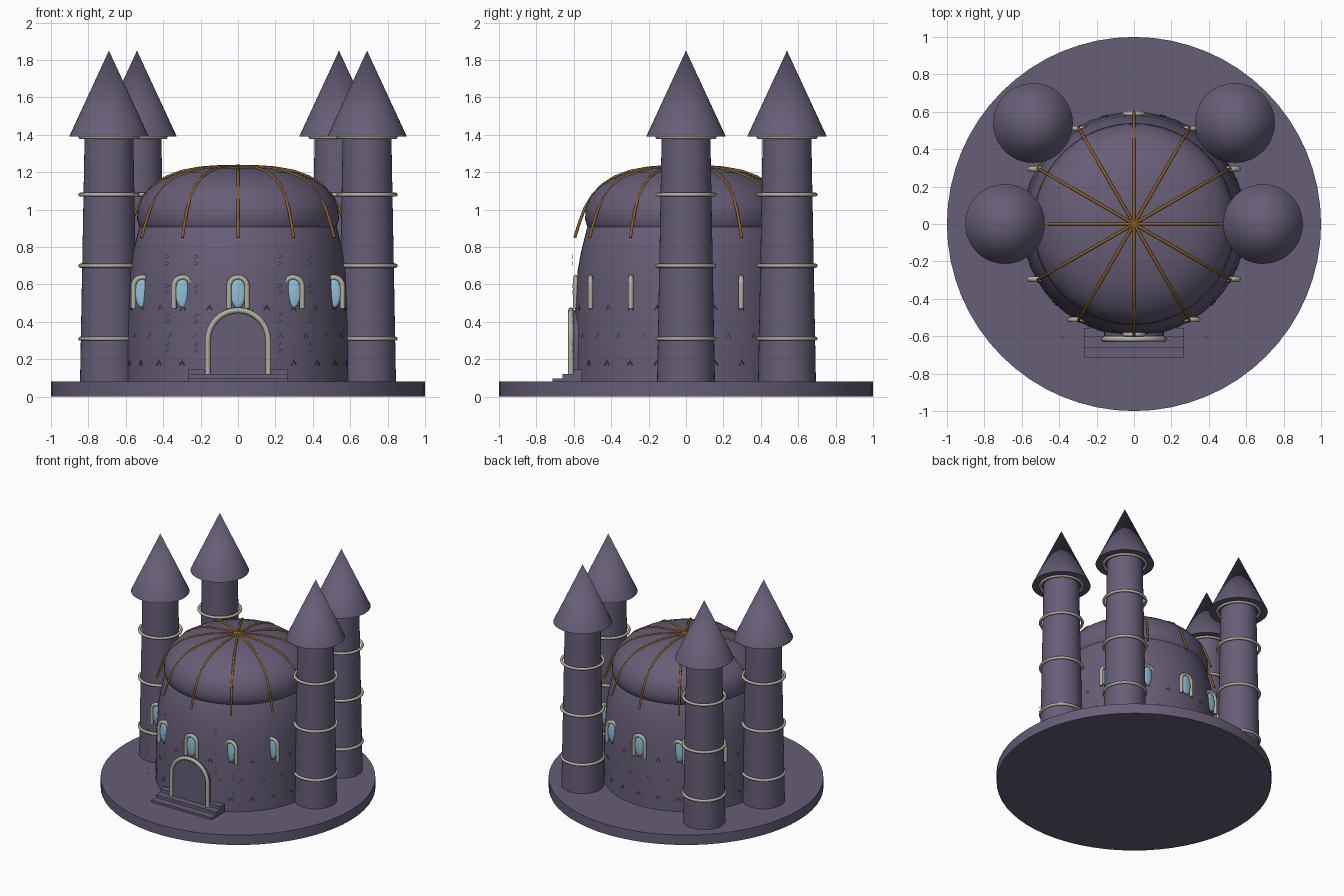
import bpy, bmesh, math
from math import sin, cos, pi, radians

if "Cube" in bpy.data.objects:
    bpy.data.objects.remove(bpy.data.objects["Cube"])


def material(name, rgb):
    m = bpy.data.materials.new(name)
    m.diffuse_color = (*rgb, 1)
    m.use_nodes = True
    m.node_tree.nodes["Principled BSDF"].inputs["Base Color"].default_value = m.diffuse_color
    return m


STONE = material("purple_stone", (0.135, 0.112, 0.185))
TRIM = material("pale_trim", (0.45, 0.43, 0.34))
BRONZE = material("bronze", (0.26, 0.12, 0.018))
GLASS = material("blue_glass", (0.27, 0.53, 0.68))


def finish(name, bm, mat, loc=(0, 0, 0), angle=35):
    bmesh.ops.recalc_face_normals(bm, faces=bm.faces[:])
    me = bpy.data.meshes.new(name)
    bm.to_mesh(me)
    bm.free()
    for p in me.polygons:
        p.use_smooth = True
    me.set_sharp_from_angle(angle=radians(angle))
    me.materials.append(mat)
    ob = bpy.data.objects.new(name, me)
    ob.location = loc
    bpy.context.collection.objects.link(ob)
    return ob


def lathe(name, profile, mat, loc=(0, 0, 0), n=48):
    """Revolve (radius, z) points around z; radius 0 makes a pole."""
    bm = bmesh.new()
    rings = []
    for r, z in profile:
        if r == 0:
            rings.append([bm.verts.new((0, 0, z))] * n)
        else:
            rings.append([bm.verts.new((r * cos(2 * pi * i / n), r * sin(2 * pi * i / n), z))
                          for i in range(n)])
    for a, b in zip(rings, rings[1:]):
        for i in range(n):
            j = (i + 1) % n
            vs = list(dict.fromkeys((a[i], a[j], b[j], b[i])))
            if len(vs) > 2:
                bm.faces.new(vs)
    return finish(name, bm, mat, loc)


def tubes(name, paths, radius, mat, cyclic=False, res=2):
    """Round tubes along a list of paths, in one object."""
    cu = bpy.data.curves.new(name, 'CURVE')
    cu.dimensions = '3D'
    cu.bevel_depth = radius
    cu.bevel_resolution = res
    cu.use_fill_caps = True
    for path in paths:
        s = cu.splines.new('POLY')
        s.points.add(len(path) - 1)
        for p, co in zip(s.points, path):
            p.co = (*co, 1)
        s.use_cyclic_u = cyclic
    cu.materials.append(mat)
    ob = bpy.data.objects.new(name, cu)
    bpy.context.collection.objects.link(ob)
    return ob


def box(name, lo, hi, mat):
    bm = bmesh.new()
    bmesh.ops.create_cube(bm, size=1)
    for v in bm.verts:
        v.co = [(a + b) / 2 + c * (b - a) for a, b, c in zip(lo, hi, v.co)]
    return finish(name, bm, mat)


def arch(x, y, half, z0, spring):
    pts = [(x - half, y, z0)]
    pts += [(x - half * cos(pi * i / 16), y, spring + half * sin(pi * i / 16)) for i in range(17)]
    return pts + [(x + half, y, z0)]


# base disc, round hall and dome
lathe("base", [(0, 0), (1, 0), (1, 0.08), (0, 0.08)], STONE, n=64)
lathe("hall", [(0, 0.06), (0.6, 0.06), (0.598, 0.3), (0.59, 0.5), (0.58, 0.67),
               (0.56, 0.78), (0.53, 0.9), (0.49, 0.97), (0, 0.97)], STONE, n=64)
lathe("dome", [(0.49, 0.87), (0.525, 0.9), (0.54, 0.95), (0.535, 1.01), (0.51, 1.07),
               (0.465, 1.12), (0.4, 1.165), (0.31, 1.2), (0.2, 1.222), (0.1, 1.23), (0, 1.232)],
      STONE, n=64)

# twelve bronze ribs arching over the dome
RIB = [(0, 1.232), (0.1, 1.23), (0.2, 1.223), (0.3, 1.205), (0.38, 1.175), (0.45, 1.13),
       (0.5, 1.075), (0.54, 1.01), (0.57, 0.93), (0.595, 0.85)]
angles = [k * pi / 6 for k in range(12)]
tubes("dome_ribs", [[(r * cos(a), r * sin(a), z) for r, z in RIB] for a in angles], 0.008, BRONZE)

# four towers with pointed roofs and ring bands
for x, y in [(-0.69, 0), (0.69, 0), (-0.54, 0.54), (0.54, 0.54)]:
    lathe("tower", [(0, 0.06), (0.155, 0.06), (0.13, 1.4), (0, 1.4)], STONE, (x, y, 0))
    lathe("tower_roof", [(0, 1.39), (0.213, 1.39), (0, 1.85)], STONE, (x, y, 0))
    tubes("tower_bands", [[(x + 0.153 * cos(2 * pi * i / 40), y + 0.153 * sin(2 * pi * i / 40), z)
                           for i in range(40)] for z in (0.31, 0.70, 1.08, 1.388)],
          0.011, TRIM, cyclic=True)

# windows around the hall, all facing front and back
tubes("window_frames", [arch(0.59 * cos(a), 0.59 * sin(a), 0.048, 0.47, 0.59) for a in angles],
      0.014, TRIM)
for a in angles:
    bm = bmesh.new()
    bmesh.ops.create_uvsphere(bm, u_segments=20, v_segments=12, radius=1)
    for v in bm.verts:
        v.co = (v.co.x * 0.04, v.co.y * 0.012, v.co.z * 0.08)
    finish("window_glass", bm, GLASS, (0.59 * cos(a), 0.59 * sin(a), 0.555))

# doorway: panel, frame and three steps
outline = arch(0, 0, 0.16, 0.1, 0.3)
bm = bmesh.new()
front = bm.faces.new([bm.verts.new((x, -0.608, z)) for x, _, z in outline])
ext = bmesh.ops.extrude_face_region(bm, geom=[front], use_keep_orig=True)
for v in ext["geom"]:
    if isinstance(v, bmesh.types.BMVert):
        v.co.y = -0.55
finish("door", bm, STONE)
tubes("door_frame", [arch(0, -0.615, 0.162, 0.12, 0.3)], 0.015, TRIM)
for y, z in [(-0.715, 0.097), (-0.66, 0.121), (-0.605, 0.145)]:
    box("step", (-0.267, y, 0.04), (0.267, -0.555, z), STONE)

# small raised chevrons in the wall
marks = []
for row, z in enumerate((0.18, 0.325, 0.475)):
    for k in range(24):
        a = 2 * pi * (k + 0.5 * (row % 2)) / 24
        if sin(a) < -0.94 and row < 2:
            continue
        r = 0.6 - 0.01 * row / 2
        marks.append([(r * cos(a + d), r * sin(a + d), z + h)
                      for d, h in ((-0.025, -0.012), (0, 0.012), (0.025, -0.012))])
tubes("wall_chevrons", marks, 0.004, STONE, res=0)

# thin blue wisps floating before the front wall
wisps = []
for x in (-0.38, -0.225, 0.225, 0.385):
    for z in (0.73, 0.575, 0.42, 0.265):
        for dz in (-0.018, 0.018):
            wisps.append([(x - 0.012, -0.605, z + dz - 0.01), (x + 0.012, -0.605, z + dz),
                          (x - 0.006, -0.605, z + dz + 0.01)])
tubes("wisps", wisps, 0.002, GLASS, res=0)
